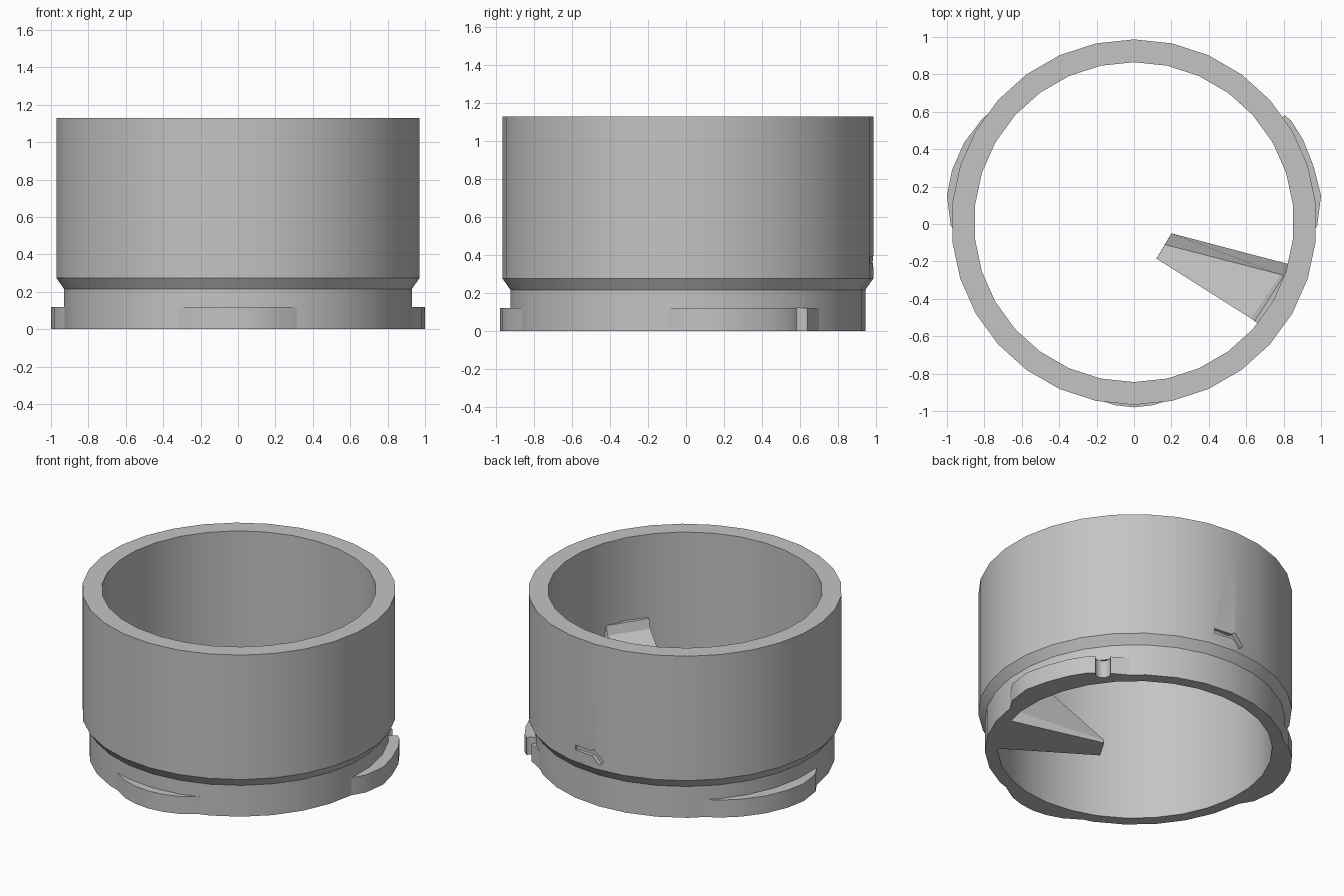
import bpy, bmesh, math
from mathutils import Matrix, Vector

cube = bpy.data.objects.get("Cube")
if cube:
    bpy.data.objects.remove(cube, do_unlink=True)

CY = 0.01          # ring centre in y
SIDES = 30

grey = bpy.data.materials.new("plain grey")
grey.use_nodes = True
colour = (0.55, 0.55, 0.55, 1)
grey.diffuse_color = colour
grey.node_tree.nodes["Principled BSDF"].inputs["Base Color"].default_value = colour


def finish(name, bm):
    bmesh.ops.recalc_face_normals(bm, faces=bm.faces)
    mesh = bpy.data.meshes.new(name)
    bm.to_mesh(mesh)
    bm.free()
    mesh.materials.append(grey)
    obj = bpy.data.objects.new(name, mesh)
    bpy.context.collection.objects.link(obj)
    return obj


def activate(obj):
    bpy.ops.object.select_all(action='DESELECT')
    obj.select_set(True)
    bpy.context.view_layer.objects.active = obj


def polar(deg, r, z=0.0):
    a = math.radians(deg)
    return Vector((r * math.cos(a), CY + r * math.sin(a), z))


def loft(name, loops, closed=False):
    """Join equal cross-sections; cap the ends unless the loft is closed."""
    bm = bmesh.new()
    rows = [[bm.verts.new(p) for p in loop] for loop in loops]
    n = len(rows[0])
    pairs = list(zip(rows, rows[1:])) + ([(rows[-1], rows[0])] if closed else [])
    for a, b in pairs:
        for i in range(n):
            j = (i + 1) % n
            bm.faces.new((a[i], a[j], b[j], b[i]))
    if not closed:
        bm.faces.new(rows[0])
        bm.faces.new(rows[-1])
    return finish(name, bm)


def cut(target, cutter):
    activate(target)
    mod = target.modifiers.new("cut", 'BOOLEAN')
    mod.operation = 'DIFFERENCE'
    mod.solver = 'EXACT'
    mod.object = cutter
    bpy.ops.object.modifier_apply(modifier=mod.name)
    bpy.data.objects.remove(cutter, do_unlink=True)


def box_cutter(centre, size, tilt=0.0):
    bm = bmesh.new()
    bmesh.ops.create_cube(bm, size=1, matrix=Matrix.Translation(centre)
                          @ Matrix.Rotation(math.radians(tilt), 4, 'Y')
                          @ Matrix.Diagonal((*size, 1)))
    return finish("cutter", bm)


def groove_cutter(top):
    bm = bmesh.new()
    bmesh.ops.create_cone(bm, cap_ends=True, segments=20, radius1=0.048,
                          radius2=0.048, depth=top + 0.1,
                          matrix=Matrix.Translation(polar(38, 0.965, (top - 0.1) / 2)))
    return finish("cutter", bm)


# Hollow body with a flared step above the narrower neck
profile = [(0.855, 0), (0.935, 0), (0.935, 0.215), (0.977, 0.275),
           (0.977, 1.13), (0.855, 1.13)]
body = loft("body", [[polar(90 + 360 * k / SIDES, r, z) for r, z in profile]
                     for k in range(SIDES)], closed=True)

# Small arrow recess on the back, and the locking groove in the neck
cut(body, box_cutter((0.085, 0.99, 0.372), (0.15, 0.07, 0.032)))
cut(body, box_cutter((-0.01, 0.99, 0.355), (0.1, 0.07, 0.045), -45))
cut(body, groove_cutter(0.12))


# Bayonet lugs around the foot, given as (angle, radius) outlines
def lug(name, outline):
    inner = 0.89
    return loft(name, [[polar(a, inner), polar(a, r), polar(a, r, 0.12),
                        polar(a, inner, 0.12)] for a, r in outline])


lugs = [
    lug("front_lug", [(-110, 0.93), (-102, 0.968), (-96, 0.984), (-90, 0.99),
                      (-84, 0.984), (-78, 0.968), (-70, 0.93)]),
    lug("left_lug", [(-7, 0.93), (-1, 0.98), (8, 1.01), (17, 1.006),
                     (26, 1.006), (33, 1.0), (40, 0.968), (48, 0.93)]),
    lug("right_lug", [(132, 0.93), (139, 0.958), (146, 0.982), (155, 1.003),
                      (164, 1.012), (172, 1.01), (181, 0.98), (187, 0.93)]),
]
cut(lugs[1], groove_cutter(0.3))


# Sloping fin inside, rising from its tip to a short lip at the wall
def section(a, ridge, b, za, z):
    return [(*a, 0), (*a, za), (*ridge, z), (*b, z), (*b, 0)]


fin = loft("inner_fin", [
    section((0.2, -0.05), (0.165, -0.11), (0.12, -0.185), 0.02, 0.06),
    section((0.79, -0.205), (0.785, -0.27), (0.625, -0.505), 0.08, 0.5),
    section((0.81, -0.21), (0.80, -0.278), (0.645, -0.52), 0.09, 0.56),
    section((0.86, -0.223), (0.85, -0.29), (0.69, -0.55), 0.09, 0.56),
])

# Smooth the round parts, keeping the corners crisp
for obj in [body] + lugs:
    activate(obj)
    bpy.ops.object.shade_smooth_by_angle(angle=math.radians(25))
